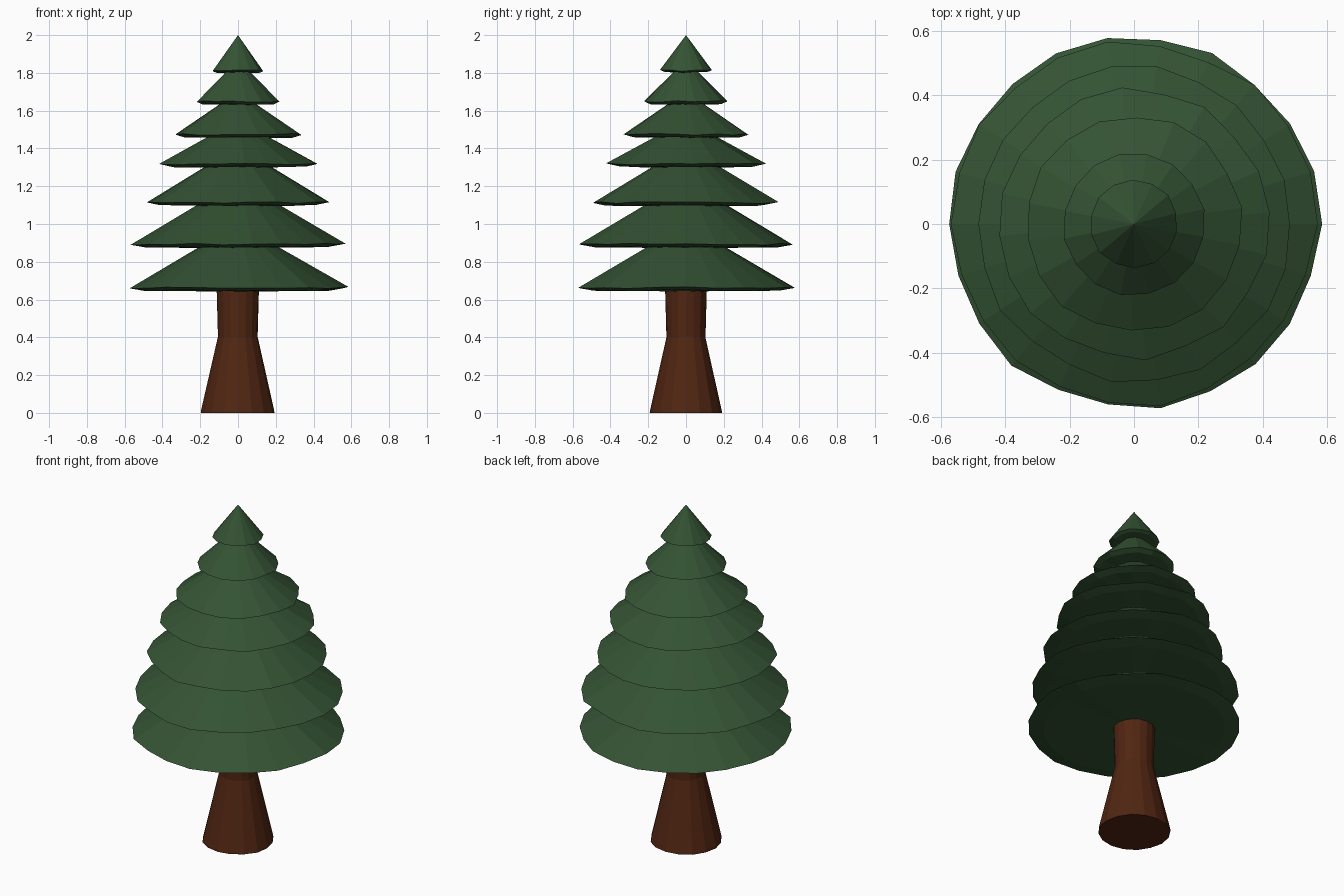
import bpy, bmesh, math, random

if "Cube" in bpy.data.objects:
    bpy.data.objects.remove(bpy.data.objects["Cube"])

random.seed(4)


def material(name, colour):
    m = bpy.data.materials.new(name)
    m.diffuse_color = (*colour, 1)
    m.use_nodes = True
    m.node_tree.nodes["Principled BSDF"].inputs["Base Color"].default_value = m.diffuse_color
    return m


GREEN = material("pine green", (0.034, 0.086, 0.034))
BROWN = material("bark brown", (0.082, 0.019, 0.006))


def lathe(name, profile, sides, mat, wobble=0.0, turn=0.0):
    """Flat-faced turned shape from (radius, z) points; radius 0 makes a pole."""
    bm = bmesh.new()
    # One wobble per side, shared by all rings, keeps the facets straight
    scale = [1 + random.uniform(-wobble, wobble) for _ in range(sides)]
    shift = [random.uniform(-wobble, wobble) * 0.25 for _ in range(sides)]
    rings = []
    for r, z in profile:
        if r == 0:
            rings.append([bm.verts.new((0, 0, z))] * sides)
            continue
        ring = []
        for i in range(sides):
            a = turn + 2 * math.pi * i / sides
            dz = shift[i] if z > 0.01 else 0
            ring.append(bm.verts.new((r * scale[i] * math.cos(a),
                                      r * scale[i] * math.sin(a), z + dz)))
        rings.append(ring)
    for low, high in zip(rings, rings[1:]):
        for i in range(sides):
            j = (i + 1) % sides
            corners = list(dict.fromkeys((low[i], low[j], high[j], high[i])))
            bm.faces.new(corners)
    bmesh.ops.recalc_face_normals(bm, faces=bm.faces)
    mesh = bpy.data.meshes.new(name)
    bm.to_mesh(mesh)
    bm.free()
    mesh.materials.append(mat)
    ob = bpy.data.objects.new(name, mesh)
    bpy.context.collection.objects.link(ob)
    return ob


# Trunk: flared foot, straight upper part
lathe("trunk", [(0, 0), (0.195, 0), (0.193, 0.012), (0.105, 0.40), (0.112, 0.655), (0, 0.67)],
      16, BROWN, 0.02)

# Branch tiers: rim radius, rim height, peak height, sides
tiers = [
    (0.575, 0.663, 1.00, 22),
    (0.562, 0.893, 1.23, 22),
    (0.488, 1.113, 1.41, 22),
    (0.418, 1.318, 1.55, 20),
    (0.335, 1.475, 1.70, 18),
    (0.220, 1.650, 1.87, 16),
    (0.137, 1.812, 2.00, 14),
]
for n, (r, z, peak, sides) in enumerate(tiers, 1):
    drop = 0.02 if n < 7 else 0.012
    lathe(f"branch_tier_{n}",
          [(0, z - drop), (r * 0.86, z - drop * 0.7), (r, z), (0, peak)],
          sides, GREEN, 0.018, 0 if n < 4 else 0.1 * n)
